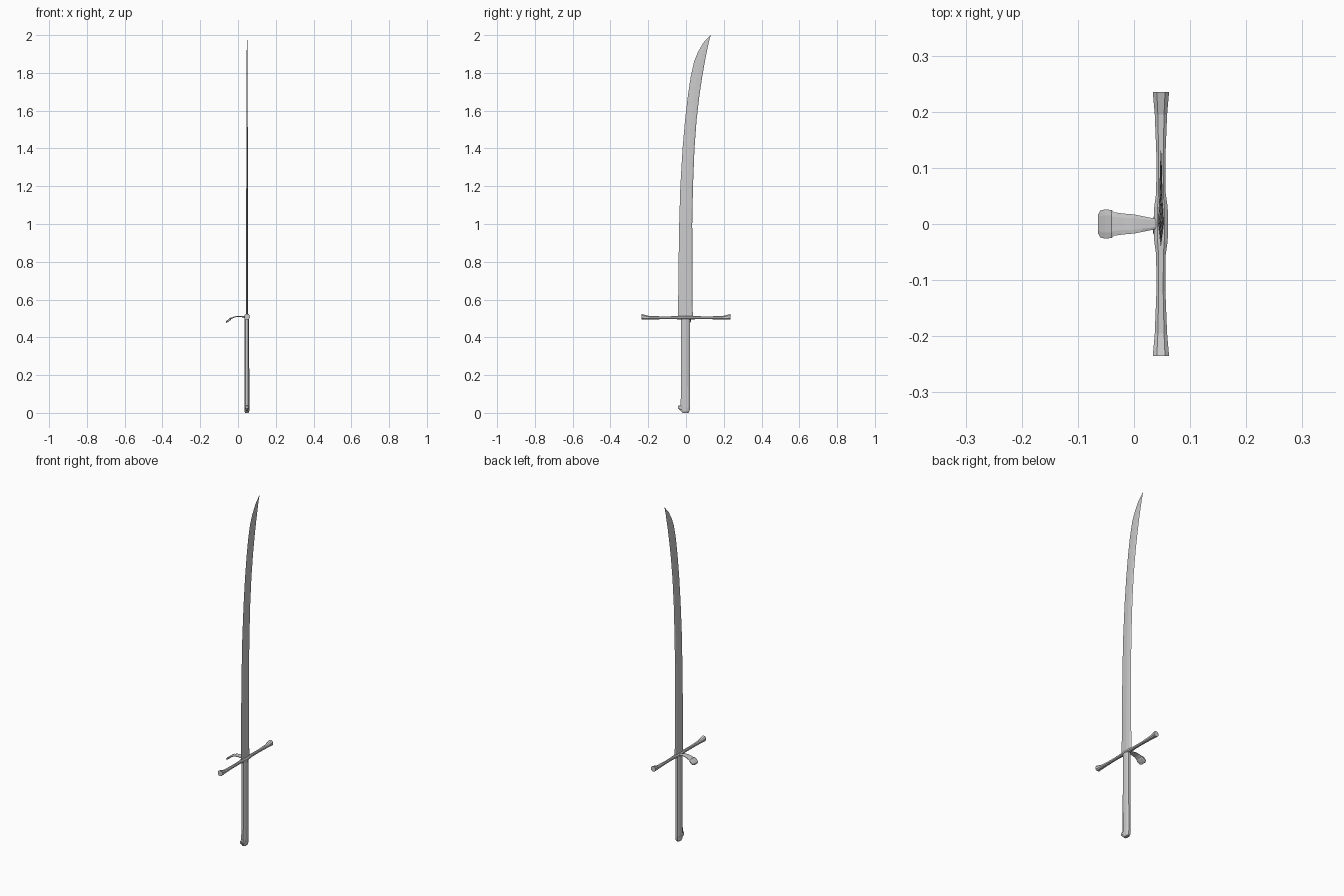
import bpy, bmesh

CX = 0.048  # blade and grip axis


def loft(name, rings):
    """Skin a list of equal-length point rings and cap both ends."""
    bm = bmesh.new()
    vs = [[bm.verts.new(p) for p in r] for r in rings]
    n = len(rings[0])
    for a, b in zip(vs, vs[1:]):
        for i in range(n):
            j = (i + 1) % n
            bm.faces.new((a[i], a[j], b[j], b[i]))
    bm.faces.new(vs[0])
    bm.faces.new(vs[-1])
    bmesh.ops.remove_doubles(bm, verts=bm.verts, dist=1e-5)
    bmesh.ops.recalc_face_normals(bm, faces=bm.faces)
    me = bpy.data.meshes.new(name)
    bm.to_mesh(me)
    bm.free()
    ob = bpy.data.objects.new(name, me)
    bpy.context.collection.objects.link(ob)
    return ob


def octagon(hx, hy, c=0.5):
    """Chamfered rectangle outline."""
    return [(hx, -hy * c), (hx, hy * c), (hx * c, hy), (-hx * c, hy),
            (-hx, hy * c), (-hx, -hy * c), (-hx * c, -hy), (hx * c, -hy)]


# Blade: z, cutting edge y, back y, half thickness
stations = [(0.5, -0.042, 0.036, 0.0055), (0.75, -0.040, 0.034, 0.005),
            (1.0, -0.036, 0.033, 0.0047), (1.2, -0.030, 0.037, 0.0043),
            (1.4, -0.018, 0.045, 0.004), (1.55, -0.005, 0.056, 0.0035),
            (1.68, 0.010, 0.071, 0.003), (1.78, 0.025, 0.086, 0.0027),
            (1.86, 0.043, 0.100, 0.0022), (1.91, 0.063, 0.110, 0.0018),
            (1.96, 0.092, 0.120, 0.0013), (2.0, 0.129, 0.131, 0.0004)]
rings = []
for z, e, b, t in stations:
    w = b - e
    rings.append([(CX, e, z), (CX + t, e + 0.55 * w, z), (CX + t * 0.8, b - 0.1 * w, z),
                  (CX, b, z), (CX - t * 0.8, b - 0.1 * w, z), (CX - t, e + 0.55 * w, z)])
loft("blade", rings)

# Grip: chamfered slabs
loft("grip", [[(0.047 + x, -0.003 + y, z) for x, y in octagon(hx, hy)]
              for z, hx, hy in [(0.025, 0.013, 0.025), (0.5, 0.012, 0.023)]])

# Pommel cap with a small beak toward the cutting edge
loft("pommel", [[(0.047 + x, -0.003 + y, z) for x, y in octagon(hx, hy)]
                for z, hx, hy in [(0, 0.009, 0.016), (0.01, 0.013, 0.022), (0.03, 0.0135, 0.0255)]])
loft("pommel_beak", [[(0.047 + x, y, zc + z) for x, z in octagon(hx, hz)]
                     for y, zc, hx, hz in [(-0.020, 0.025, 0.010, 0.016), (-0.034, 0.027, 0.009, 0.012),
                                           (-0.042, 0.030, 0.006, 0.007)]])

# Crossguard: y, half width, bottom, top
half = [(0, 0.013, 0.495, 0.513), (0.03, 0.012, 0.495, 0.513), (0.055, 0.0085, 0.496, 0.512),
        (0.12, 0.008, 0.496, 0.511), (0.195, 0.011, 0.495, 0.513), (0.235, 0.0145, 0.494, 0.524)]
guard = [(-y, w, a, b) for y, w, a, b in reversed(half[1:])] + half
loft("crossguard", [[(CX + x, y, (a + b) / 2 + z) for x, z in octagon(w, (b - a) / 2)]
                    for y, w, a, b in guard])

# Side nail: arched plate, x, half width, bottom, top
nail = [(0.045, 0.009, 0.498, 0.510), (0.035, 0.010, 0.502, 0.512), (0.015, 0.014, 0.508, 0.514),
        (0.0, 0.017, 0.509, 0.514), (-0.018, 0.0185, 0.505, 0.511), (-0.036, 0.021, 0.496, 0.504),
        (-0.040, 0.025, 0.491, 0.504), (-0.052, 0.026, 0.482, 0.495), (-0.060, 0.024, 0.477, 0.488),
        (-0.064, 0.017, 0.477, 0.484)]
loft("side_nail", [[(x, y, (a + b) / 2 + z) for y, z in octagon(w, (b - a) / 2, 0.6)]
                   for x, w, a, b in nail])
